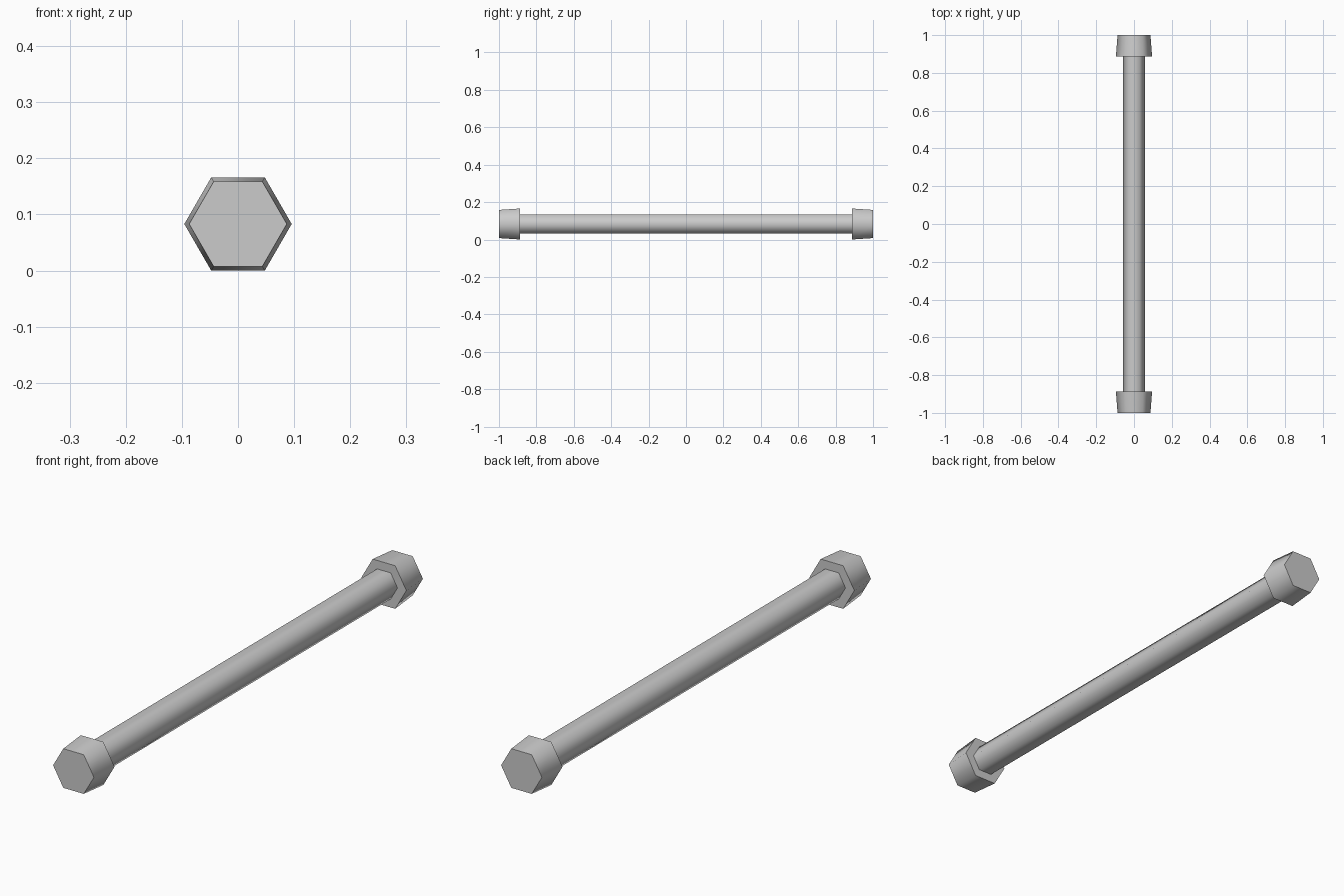
import bpy
import math

if "Cube" in bpy.data.objects:
    bpy.data.objects.remove(bpy.data.objects["Cube"], do_unlink=True)

GREY = (0.6, 0.6, 0.6, 1.0)
CENTRE_Z = 0.083
CAP_LENGTH = 0.113

metal = bpy.data.materials.new("plain grey")
metal.use_nodes = True
metal.diffuse_color = GREY
metal.node_tree.nodes["Principled BSDF"].inputs["Base Color"].default_value = GREY


def hex_bar(name, front_radius, back_radius, y_front, y_back):
    """Six-sided bar along y, with corners pointing to +x and -x."""
    bpy.ops.mesh.primitive_cone_add(
        vertices=6, radius1=front_radius, radius2=back_radius,
        depth=y_back - y_front,
        location=(0, (y_front + y_back) / 2, CENTRE_Z))
    bar = bpy.context.object
    bar.name = name
    # Turn a corner to x, then lay the bar along y
    bar.rotation_euler = (-math.pi / 2, 0, math.pi / 2 * 0)
    for v in bar.data.vertices:
        x, y, z = v.co
        v.co = (y, -x, z)
    bar.data.materials.append(metal)
    bpy.ops.object.transform_apply(location=False, rotation=True, scale=False)
    # Rounded shading around the sides, crisp rims at the ends
    bpy.ops.object.shade_smooth_by_angle(angle=math.radians(65))
    return bar


# Long shaft, its ends meeting the caps
hex_bar("shaft", 0.058, 0.058, CAP_LENGTH - 1, 1 - CAP_LENGTH)

# End caps, slightly narrower at the outer ends
hex_bar("front_cap", 0.087, 0.0957, -1, CAP_LENGTH - 1)
hex_bar("back_cap", 0.0957, 0.087, 1 - CAP_LENGTH, 1)
